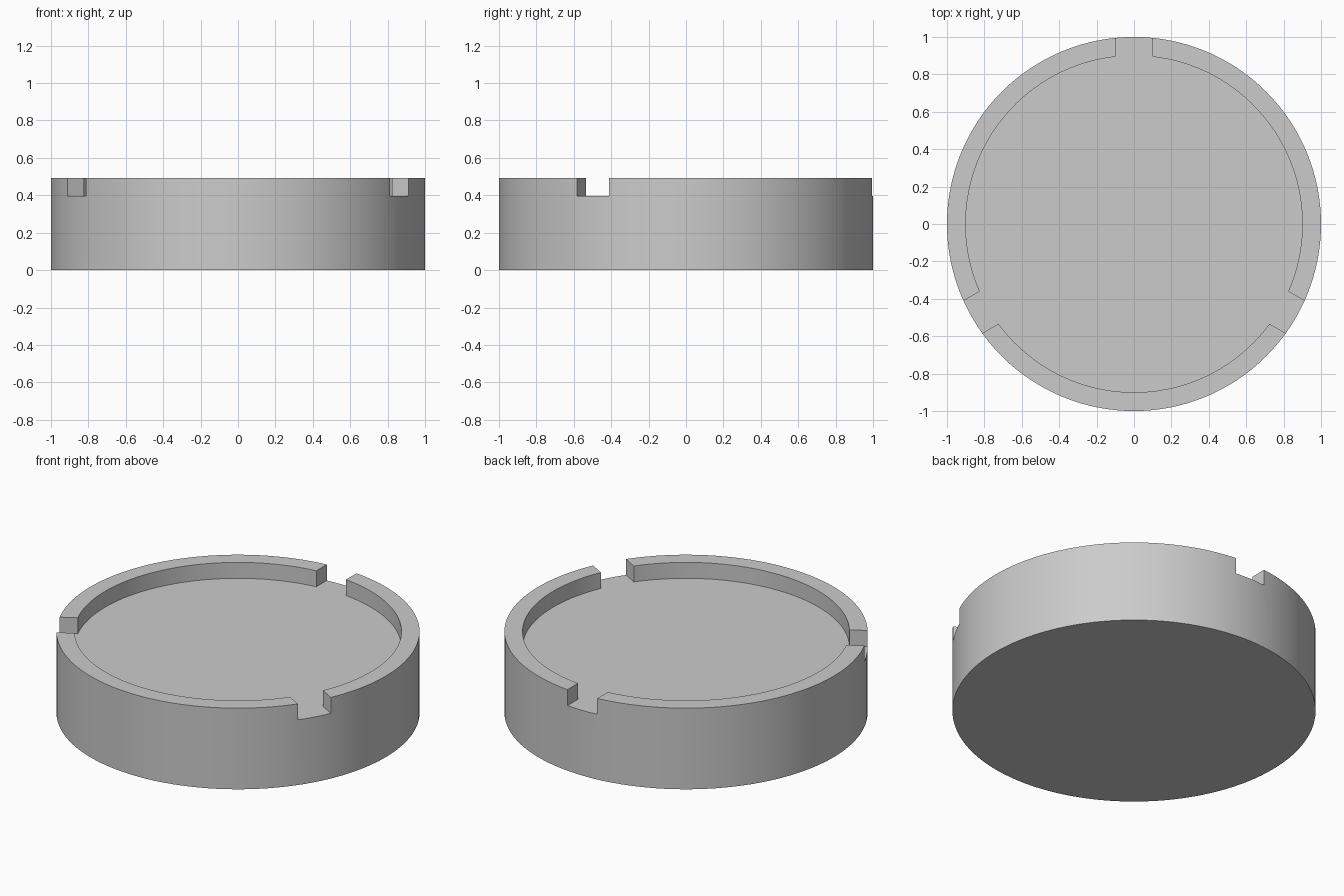
import bpy, bmesh
from math import sin, cos, asin, pi, radians
from mathutils import Matrix, Vector

cube = bpy.data.objects.get("Cube")
if cube:
    bpy.data.objects.remove(cube, do_unlink=True)

RADIUS, INNER = 1.0, 0.9
HEIGHT, FLOOR = 0.493, 0.396
SLOT_HALF = 0.1
SLOTS = [radians(a) for a in (90, 210, 330)]

grey = bpy.data.materials.new("plain grey")
grey.use_nodes = True
colour = (0.6, 0.6, 0.6, 1)
grey.diffuse_color = colour
grey.node_tree.nodes["Principled BSDF"].inputs["Base Color"].default_value = colour


def prism(name, outline, bottom, top):
    """Extrude a flat outline upwards into a closed solid."""
    bm = bmesh.new()
    face = bm.faces.new([bm.verts.new((x, y, bottom)) for x, y in outline])
    ext = bmesh.ops.extrude_face_region(bm, geom=[face])
    verts = [v for v in ext["geom"] if isinstance(v, bmesh.types.BMVert)]
    bmesh.ops.translate(bm, verts=verts, vec=(0, 0, top - bottom))
    bmesh.ops.recalc_face_normals(bm, faces=bm.faces)
    mesh = bpy.data.meshes.new(name)
    bm.to_mesh(mesh)
    bm.free()
    mesh.materials.append(grey)
    obj = bpy.data.objects.new(name, mesh)
    bpy.context.collection.objects.link(obj)
    return obj


# Round body
steps = 128
body = prism("round_base", [(RADIUS * cos(2 * pi * i / steps), RADIUS * sin(2 * pi * i / steps))
                            for i in range(steps)], 0, HEIGHT)

# Recess outline: three arcs joined by straight-sided slots through the rim
outline = []
edge = asin(SLOT_HALF / INNER)
arc_steps = 40
for angle in SLOTS:
    turn = Matrix.Rotation(angle, 2)
    for side in (-SLOT_HALF, SLOT_HALF):
        outline.append(turn @ Vector((1.2, side)))
    sweep = 2 * pi / 3 - 2 * edge
    for i in range(arc_steps + 1):
        a = angle + edge + sweep * i / arc_steps
        outline.append(Vector((INNER * cos(a), INNER * sin(a))))

cutter = prism("recess_cutter", outline, FLOOR, HEIGHT + 0.2)
cutter.hide_render = True

# Cut the recess and the slots in one go
cut = body.modifiers.new("recess", "BOOLEAN")
cut.operation = "DIFFERENCE"
cut.solver = "EXACT"
cut.object = cutter
bpy.context.view_layer.objects.active = body
body.select_set(True)
bpy.ops.object.modifier_apply(modifier=cut.name)
bpy.data.objects.remove(cutter, do_unlink=True)

# Round walls smooth, corners sharp
bpy.ops.object.shade_smooth_by_angle(angle=radians(30))
